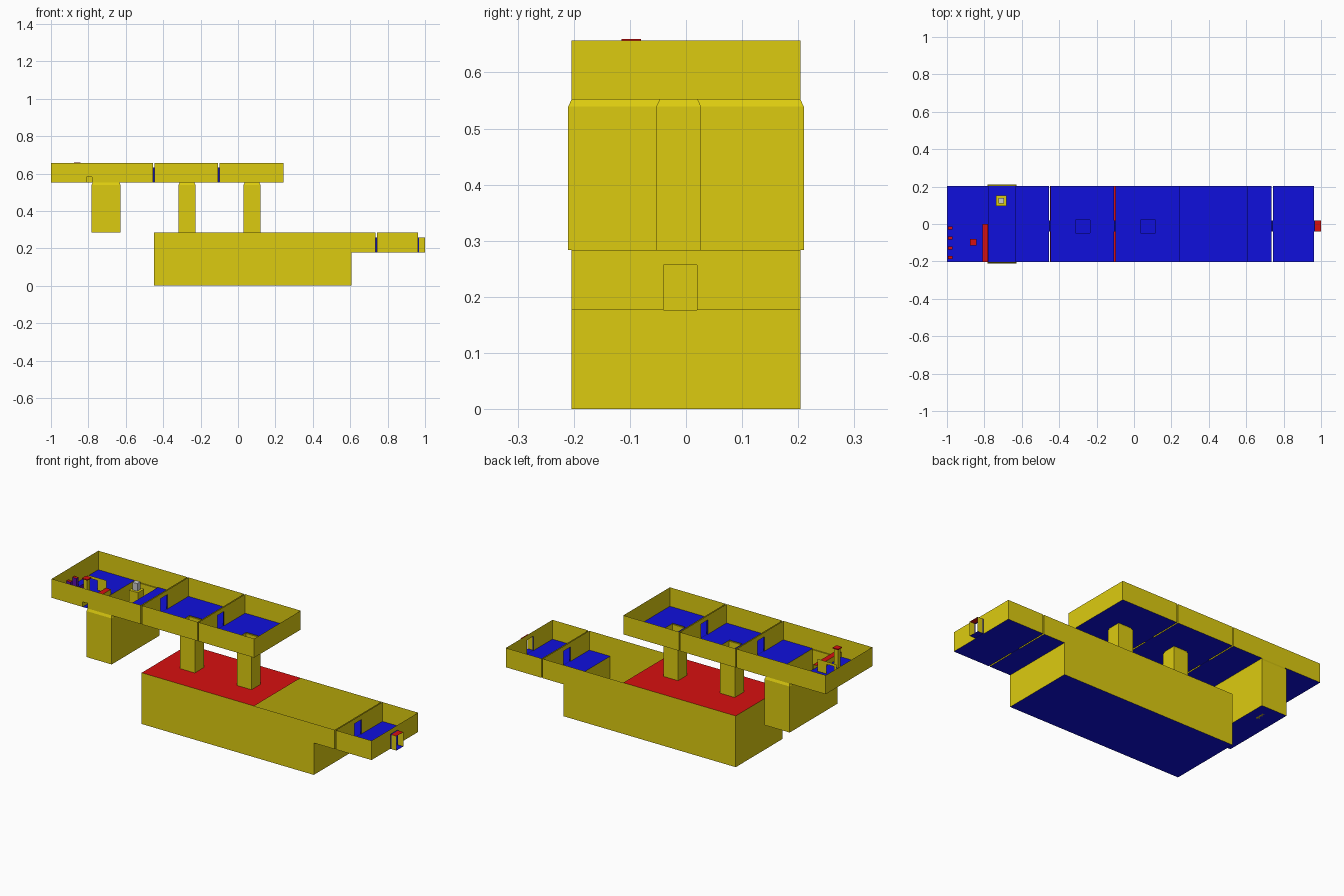
import bpy

if "Cube" in bpy.data.objects:
    bpy.data.objects.remove(bpy.data.objects["Cube"])

def mat(name, rgb):
    m = bpy.data.materials.new(name)
    m.diffuse_color = (*rgb, 1)
    m.use_nodes = True
    m.node_tree.nodes["Principled BSDF"].inputs["Base Color"].default_value = m.diffuse_color
    return m

YEL = mat("wall_yellow", (0.72, 0.60, 0.005))
BLUE = mat("floor_blue", (0.005, 0.005, 0.72))
RED = mat("ceiling_red", (0.68, 0.005, 0.005))
NAVY = mat("door_navy", (0.005, 0.005, 0.35))
PURPLE = mat("cell_purple", (0.10, 0.005, 0.40))

W = 0.204                    # half width of every room
DOOR = (-0.04, 0.02)         # door span in y
DOOR_H = 0.08
UP, TOP = 0.552, 0.657       # upper storey floor and wall top
MID, LOW_TOP = 0.177, 0.284  # raised lower floor, lower wall top


def panel(axis, c, a0, a1, b0, b1, hole=None):
    """Flat sheet at axis = c, optionally with a rectangular hole."""
    cells = [(a0, a1, b0, b1)]
    if hole:
        h0, h1, k0, k1 = hole
        cells = [(a0, h0, b0, b1), (h1, a1, b0, b1), (h0, h1, b0, k0), (h0, h1, k1, b1)]
    out = []
    for p, q, r, s in cells:
        if q - p < 1e-6 or s - r < 1e-6:
            continue
        ring = [(p, r), (q, r), (q, s), (p, s)]
        out.append([{"x": (c, u, v), "y": (u, c, v), "z": (u, v, c)}[axis] for u, v in ring])
    return out


def build(name, material, quads):
    verts = [v for q in quads for v in q]
    faces, k = [], 0
    for q in quads:
        faces.append(tuple(range(k, k + len(q))))
        k += len(q)
    me = bpy.data.meshes.new(name)
    me.from_pydata(verts, [], faces)
    if material:
        me.materials.append(material)
    ob = bpy.data.objects.new(name, me)
    bpy.context.collection.objects.link(ob)
    return ob


def box(name, material, x0, x1, y0, y1, z0, z1):
    q = []
    for z in (z0, z1):
        q += panel("z", z, x0, x1, y0, y1)
    for x in (x0, x1):
        q += panel("x", x, y0, y1, z0, z1)
    for y in (y0, y1):
        q += panel("y", y, x0, x1, z0, z1)
    return build(name, material, q)


def end_wall(x, z0, z1, door):
    return panel("x", x, -W, W, z0, z1, (*DOOR, z0, z0 + DOOR_H) if door else None)


def doorway(name, x0, x1, z):
    q = panel("z", z, x0, x1, *DOOR) + panel("z", z + DOOR_H, x0, x1, *DOOR)
    for y in DOOR:
        q += panel("y", y, x0, x1, z, z + DOOR_H)
    build(name, NAVY, q)


def shaft(name, x0, x1, y0, y1, z0, z1, neck, inset):
    """Open vertical shaft narrowing at its top edge."""
    def ring(d, z):
        return [(x0 + d, y0 + d, z), (x1 - d, y0 + d, z), (x1 - d, y1 - d, z), (x0 + d, y1 - d, z)]
    rings = [ring(0, z0), ring(0, neck), ring(inset, z1)]
    build(name, YEL, [[lo[i], lo[(i + 1) % 4], hi[(i + 1) % 4], hi[i]]
                      for lo, hi in zip(rings, rings[1:]) for i in range(4)])


# Upper rooms over the shafts
SHAFT_X = [(-0.318, -0.228), (0.03, 0.12)]
SY = (-0.053, 0.027)
INS = 0.006
for i, (x0, x1, right) in enumerate([(-0.447, -0.106, True), (-0.099, 0.242, False)]):
    s0, s1 = SHAFT_X[i]
    build(f"upper_floor_{i}", BLUE,
          panel("z", UP, x0, x1, -W, W, (s0 + INS, s1 - INS, SY[0] + INS, SY[1] - INS)))
    build(f"upper_walls_{i}", YEL,
          panel("y", -W, x0, x1, UP, TOP) + panel("y", W, x0, x1, UP, TOP)
          + end_wall(x0, UP, TOP, True) + end_wall(x1, UP, TOP, right))
    shaft(f"drop_shaft_{i}", s0, s1, *SY, LOW_TOP, UP, 0.539, INS)

# Pit room at the left end
PX = (-0.783, -0.628)
VENT = (-0.81, -0.78, UP, UP + 0.028)
build("pit_room_floor", BLUE,
      panel("z", UP, -1, PX[0] + INS, -W, W) + panel("z", UP, PX[1] - INS, -0.454, -W, W))
build("pit_room_walls", YEL,
      panel("y", -W, -1, -0.454, UP, TOP, VENT) + panel("y", W, -1, -0.454, UP, TOP)
      + end_wall(-1, UP, TOP, False) + end_wall(-0.454, UP, TOP, True))
shaft("pit_walls", *PX, -0.21, 0.21, LOW_TOP, UP, 0.539, INS)
build("pit_floor", BLUE, panel("z", LOW_TOP, *PX, -0.21, 0.21))
box("pit_pedestal", YEL, -0.737, -0.682, 0.097, 0.152, LOW_TOP, 0.55)
box("pedestal_block", None, -0.724, -0.695, 0.11, 0.139, 0.55, 0.592)

# Vent duct through the front wall
build("vent_sides", YEL, panel("x", VENT[0], -W, 0, UP, VENT[3]) + panel("x", VENT[1], -W, 0, UP, VENT[3]))
build("vent_ceiling", RED, panel("z", VENT[3], VENT[0], VENT[1], -W, 0))

# Small partitioned corner with cells and a capped post
build("corner_partition", YEL, panel("y", 0.003, -0.925, -0.81, UP, 0.62, (-0.91, -0.865, UP, 0.605)))
build("cell_wall", PURPLE, panel("x", -0.925, -W, 0, UP, 0.585))
for i in range(4):
    y = -0.18 + i * 0.053
    box(f"cell_block_{i}", PURPLE, -0.995, -0.97, y - 0.008, y + 0.008, UP, 0.6)
    build(f"cell_top_{i}", RED, panel("z", 0.601, -0.995, -0.97, y - 0.008, y + 0.008))
box("post", YEL, -0.871, -0.849, -0.109, -0.086, UP, 0.655)
box("post_cap", RED, -0.877, -0.843, -0.115, -0.08, 0.655, 0.66)

# Lower hall with its part ceiling
X0, X1, XD, XE = -0.448, 0.608, 0.736, 0.962
build("hall_floor", BLUE, panel("z", 0, X0, X1, -W, W))
build("hall_walls", YEL,
      [[(a, y, z) for a, z in ((X0, 0), (X1, 0), (X1, MID), (XD, MID), (XD, LOW_TOP), (X0, LOW_TOP))]
       for y in (-W, W)]
      + panel("x", X0, -W, W, 0, LOW_TOP) + panel("x", X1, -W, W, 0, MID)
      + end_wall(XD, MID, LOW_TOP, True))
split = -0.1
build("hall_ceiling", RED,
      panel("z", LOW_TOP, X0, split, -W, W, (*SHAFT_X[0], *SY))
      + panel("z", LOW_TOP, split, 0.242, -W, W, (*SHAFT_X[1], *SY)))
build("hall_ledge", BLUE, panel("z", MID, X1, XD, -W, W))

# Entry room and exit passage on the right
build("entry_floor", BLUE, panel("z", MID, XD + 0.007, XE, -W, W))
build("entry_walls", YEL,
      panel("y", -W, XD + 0.007, XE, MID, LOW_TOP) + panel("y", W, XD + 0.007, XE, MID, LOW_TOP)
      + end_wall(XD + 0.007, MID, LOW_TOP, True) + end_wall(XE, MID, LOW_TOP, True))
P0 = XE + 0.007
build("exit_sides", YEL, [q for y in DOOR for q in panel("y", y, P0, 1, MID, MID + DOOR_H)])
build("exit_ceiling", RED, panel("z", MID + DOOR_H, P0, 1, *DOOR))
build("exit_floor", BLUE, panel("z", MID, P0, 1, *DOOR))

# Door frames bridging the gaps between rooms
for name, a, z in (("door_a", -0.454, UP), ("door_b", -0.106, UP), ("door_c", XD, MID), ("door_d", XE, MID)):
    doorway(name, a, a + 0.007, z)
